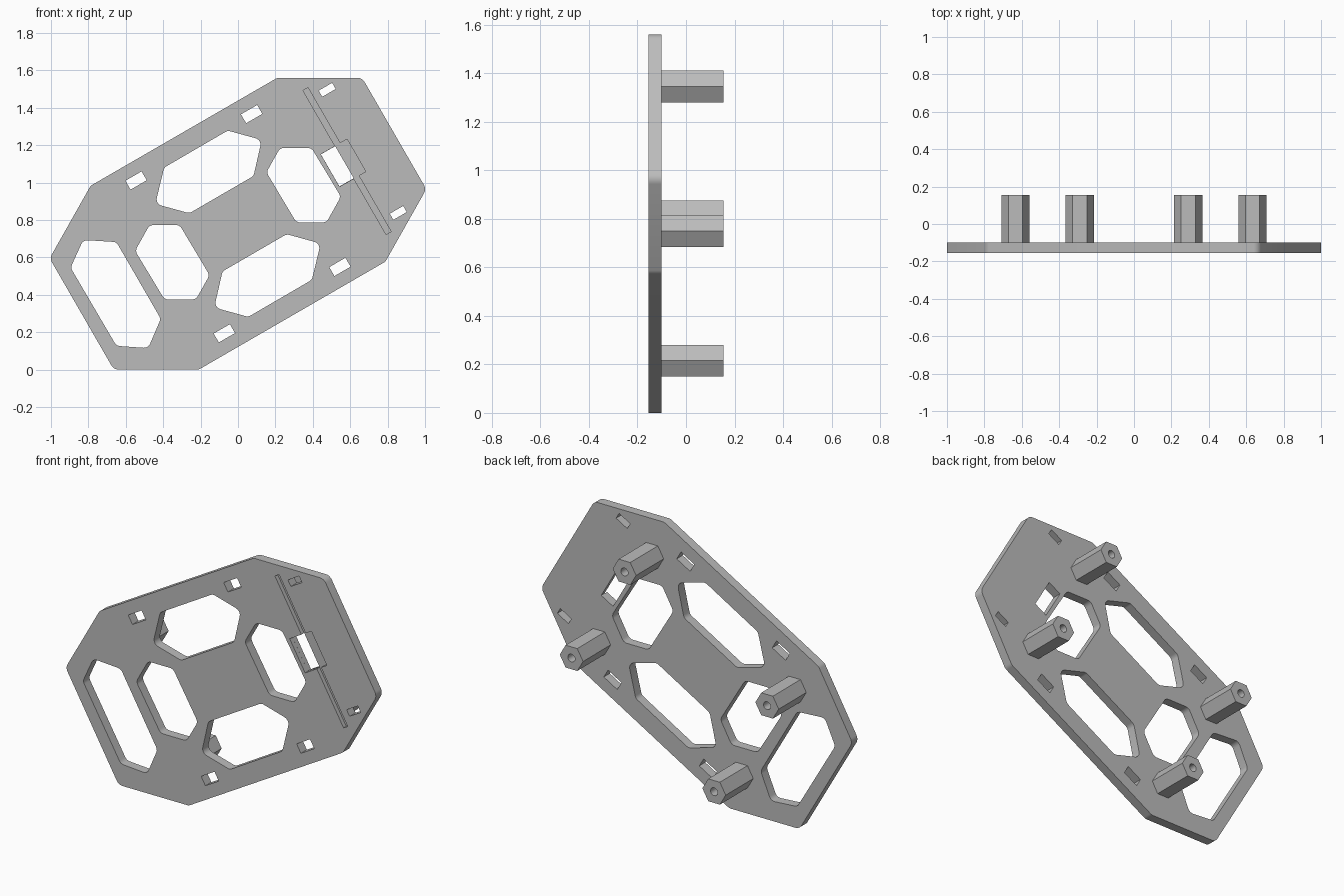
import bpy
import bmesh
import math
from mathutils import Vector

cube = bpy.data.objects.get("Cube")
if cube:
    bpy.data.objects.remove(cube, do_unlink=True)

MID = Vector((0, 0.78))            # symmetry centre of the plate, in x and z
FRONT, BACK, TIP = -0.155, -0.10, 0.155
TILT = math.radians(30)

grey = bpy.data.materials.new("plain grey")
grey.use_nodes = True
colour = (0.5, 0.5, 0.5, 1)
grey.diffuse_color = colour
grey.node_tree.nodes["Principled BSDF"].inputs["Base Color"].default_value = colour


def opposite(points):
    """Turn points half a turn about the plate centre."""
    return [2 * MID - Vector(p) for p in points]


def rounded(points, radius, steps=5):
    """Replace each corner of a convex outline with an arc."""
    out = []
    pts = [Vector(p) for p in points]
    for i, p in enumerate(pts):
        a = (pts[i - 1] - p).normalized()
        b = (pts[(i + 1) % len(pts)] - p).normalized()
        half = a.angle(b) / 2
        centre = p + (a + b).normalized() * radius / math.sin(half)
        start = p + a * radius / math.tan(half) - centre
        end = p + b * radius / math.tan(half) - centre
        turn = start.angle_signed(end)
        for k in range(steps + 1):
            t = -turn * k / steps
            c, s = math.cos(t), math.sin(t)
            out.append(centre + Vector((c * start.x - s * start.y, s * start.x + c * start.y)))
    return out


def box(centre, length, width):
    """Rectangle with its length along the tilted plate axis."""
    u = Vector((math.cos(TILT), math.sin(TILT)))
    v = Vector((-u.y, u.x))
    return [Vector(centre) + u * length / 2 * i + v * width / 2 * j
            for i, j in ((-1, -1), (1, -1), (1, 1), (-1, 1))]


def ring(centre, radius, sides):
    return [Vector(centre) + radius * Vector((math.cos(math.tau * k / sides), math.sin(math.tau * k / sides)))
            for k in range(sides)]


def prism(name, outlines, y0, y1):
    """Extrude outlines in x and z from y0 to y1."""
    bm = bmesh.new()
    for outline in outlines:
        face = bm.faces.new([bm.verts.new((p[0], y0, p[1])) for p in outline])
        moved = bmesh.ops.extrude_face_region(bm, geom=[face])["geom"]
        bmesh.ops.translate(bm, vec=(0, y1 - y0, 0),
                            verts=[g for g in moved if isinstance(g, bmesh.types.BMVert)])
        if not face.is_valid:
            continue
    # close any base left open by the extrusion
    bmesh.ops.holes_fill(bm, edges=[e for e in bm.edges if e.is_boundary])
    bmesh.ops.recalc_face_normals(bm, faces=bm.faces)
    mesh = bpy.data.meshes.new(name)
    bm.to_mesh(mesh)
    bm.free()
    mesh.materials.append(grey)
    obj = bpy.data.objects.new(name, mesh)
    bpy.context.collection.objects.link(obj)
    return obj


def cut(obj, outlines, y0, y1):
    cutter = prism("cutter", outlines, y0, y1)
    cutter.hide_render = True
    mod = obj.modifiers.new("cut", "BOOLEAN")
    mod.operation = "DIFFERENCE"
    mod.solver = "EXACT"
    mod.object = cutter
    bpy.context.view_layer.objects.active = obj
    bpy.ops.object.modifier_apply(modifier=mod.name)
    bpy.data.objects.remove(cutter, do_unlink=True)


def smooth(obj):
    bpy.ops.object.select_all(action="DESELECT")
    obj.select_set(True)
    bpy.context.view_layer.objects.active = obj
    bpy.ops.object.shade_smooth_by_angle(angle=math.radians(25))


# Plate outline
half = [(-0.21, 0), (0.788, 0.577), (1.007, 0.965), (0.664, 1.56)]
plate = prism("base_plate", [rounded(half + opposite(half), 0.045)], FRONT, BACK)

# Large openings
long_hole = [(-0.055, 1.278), (0.127, 1.228), (0.083, 1.035),
             (-0.26, 0.836), (-0.442, 0.886), (-0.395, 1.08)]
hex_hole = [(0.225, 1.185), (0.393, 1.185), (0.55, 0.925),
            (0.473, 0.787), (0.312, 0.787), (0.152, 1.055)]
end_hole = [(-0.828, 0.693), (-0.65, 0.682), (-0.413, 0.272),
            (-0.48, 0.115), (-0.65, 0.127), (-0.895, 0.545)]
holes = [long_hole, opposite(long_hole), hex_hole, opposite(hex_hole), end_hole]
openings = [rounded(h, 0.035) for h in holes]

# Small slots
slots = [(-0.545, 1.011), (0.073, 1.366)]
openings += [box(c, 0.1, 0.055) for c in slots + opposite(slots)]
openings += [box(c, 0.083, 0.038) for c in ((0.477, 1.496), (0.857, 0.838))]

# Window beside the groove
openings.append(box((0.531, 1.087), 0.088, 0.198))
cut(plate, openings, FRONT - 0.1, BACK + 0.1)

# Shallow groove and its central recess
for centre, length, width in (((0.583, 1.115), 0.031, 0.889), ((0.563, 1.105), 0.162, 0.2)):
    cut(plate, [box(centre, length, width)], FRONT - 0.1, FRONT + 0.025)
smooth(plate)

# Hexagonal posts with a bore in the end
corners = [(0.29, 1.345), (0.633, 0.75)]
names = ["post_upper", "post_left", "post_lower", "post_right"]
for name, centre in zip(names, corners + opposite(corners)):
    post = prism(name, [ring(centre, 0.0755, 6)], BACK, TIP)
    cut(post, [ring(centre, 0.023, 20)], BACK + 0.03, TIP + 0.1)
    smooth(post)
